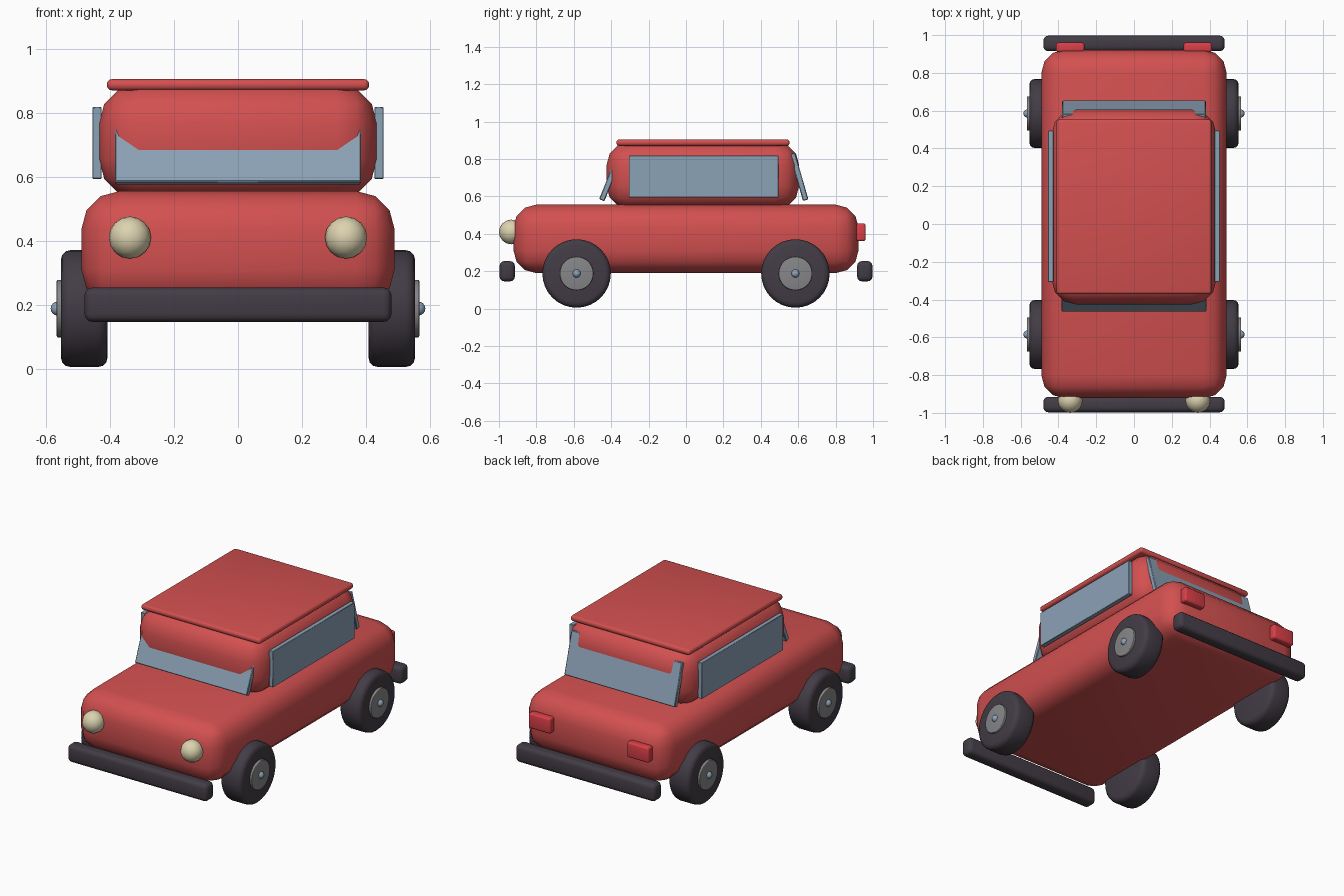
import bpy
import bmesh
from math import radians
from mathutils import Matrix, Vector

default = bpy.data.objects.get("Cube")
if default:
    bpy.data.objects.remove(default, do_unlink=True)


def material(name, rgb):
    mat = bpy.data.materials.new(name)
    mat.use_nodes = True
    color = (*rgb, 1)
    mat.diffuse_color = color
    mat.node_tree.nodes["Principled BSDF"].inputs["Base Color"].default_value = color
    return mat


RED = material("body red", (0.65, 0.08, 0.08))
TAIL = material("tail light red", (0.7, 0.05, 0.065))
GLASS = material("blue grey glass", (0.26, 0.36, 0.47))
RUBBER = material("dark rubber", (0.055, 0.045, 0.06))
METAL = material("hub grey", (0.24, 0.24, 0.25))
CREAM = material("headlight cream", (0.72, 0.65, 0.43))


def finish(bm, name, mat, center, rotation=0.0):
    """Turn the bmesh into a smooth-shaded object with sharp hard edges."""
    mesh = bpy.data.meshes.new(name)
    bm.to_mesh(mesh)
    bm.free()
    obj = bpy.data.objects.new(name, mesh)
    bpy.context.collection.objects.link(obj)
    obj.location = center
    obj.rotation_euler.x = rotation
    mesh.materials.append(mat)
    bpy.ops.object.select_all(action='DESELECT')
    obj.select_set(True)
    bpy.context.view_layer.objects.active = obj
    bpy.ops.object.shade_smooth_by_angle(angle=radians(42))
    return obj


def box(name, mat, center, size, radius, segments=3, rotation=0.0):
    bm = bmesh.new()
    bmesh.ops.create_cube(bm, size=1)
    bmesh.ops.scale(bm, vec=Vector(size), verts=bm.verts)
    bmesh.ops.bevel(bm, geom=bm.edges[:], offset=radius, segments=segments,
                    profile=0.5, affect='EDGES')
    return finish(bm, name, mat, center, rotation)


def disc(name, mat, center, radius, width, bevel, sides=32):
    """Cylinder along x with rounded rims."""
    bm = bmesh.new()
    bmesh.ops.create_cone(bm, cap_ends=True, segments=sides, radius1=radius,
                          radius2=radius, depth=width,
                          matrix=Matrix.Rotation(radians(90), 4, 'Y'))
    rims = [e for e in bm.edges if any(len(f.verts) > 4 for f in e.link_faces)]
    bmesh.ops.bevel(bm, geom=rims, offset=bevel, segments=3, profile=0.5,
                    affect='EDGES')
    return finish(bm, name, mat, center)


def ball(name, mat, center, radius, u=16, v=8):
    bm = bmesh.new()
    bmesh.ops.create_uvsphere(bm, u_segments=u, v_segments=v, radius=radius)
    return finish(bm, name, mat, center)


# Main shell, cabin and roof panel
box("body", RED, (0, 0, 0.373), (0.98, 1.844, 0.365), 0.12)
box("cabin", RED, (0, 0.09, 0.711), (0.87, 1.03, 0.36), 0.125)
box("roof_panel", RED, (0, 0.091, 0.888), (0.82, 0.925, 0.035), 0.015)

# Leaning front and rear glass, cutting into the cabin
box("windshield", GLASS, (0, -0.404, 0.696), (0.77, 0.03, 0.25), 0.004, 1, -0.38)
box("rear_window", GLASS, (0, 0.604, 0.705), (0.76, 0.03, 0.26), 0.004, 1, 0.28)

# Bumpers
for end, sign in (("front", -1), ("rear", 1)):
    box(end + "_bumper", RUBBER, (0, sign * 0.956, 0.2), (0.96, 0.082, 0.108), 0.025)

for side, s in (("left", 1), ("right", -1)):
    # Side windows and lamps
    box(side + "_side_window", GLASS, (s * 0.441, 0.094, 0.706),
        (0.028, 0.8, 0.224), 0.002, 1)
    ball(side + "_headlight", CREAM, (s * 0.338, -0.934, 0.41), 0.066)
    box(side + "_tail_light", TAIL, (s * 0.338, 0.935, 0.408),
        (0.15, 0.05, 0.095), 0.012)
    # Wheels with hub discs and centre caps
    for end, y in (("front", -0.585), ("rear", 0.585)):
        name = f"{end}_{side}_"
        disc(name + "tire", RUBBER, (s * 0.481, y, 0.188), 0.183, 0.146, 0.03)
        disc(name + "hub", METAL, (s * 0.547, y, 0.188), 0.09, 0.04, 0.004)
        ball(name + "hub_cap", GLASS, (s * 0.564, y, 0.188), 0.022, 12, 8)
